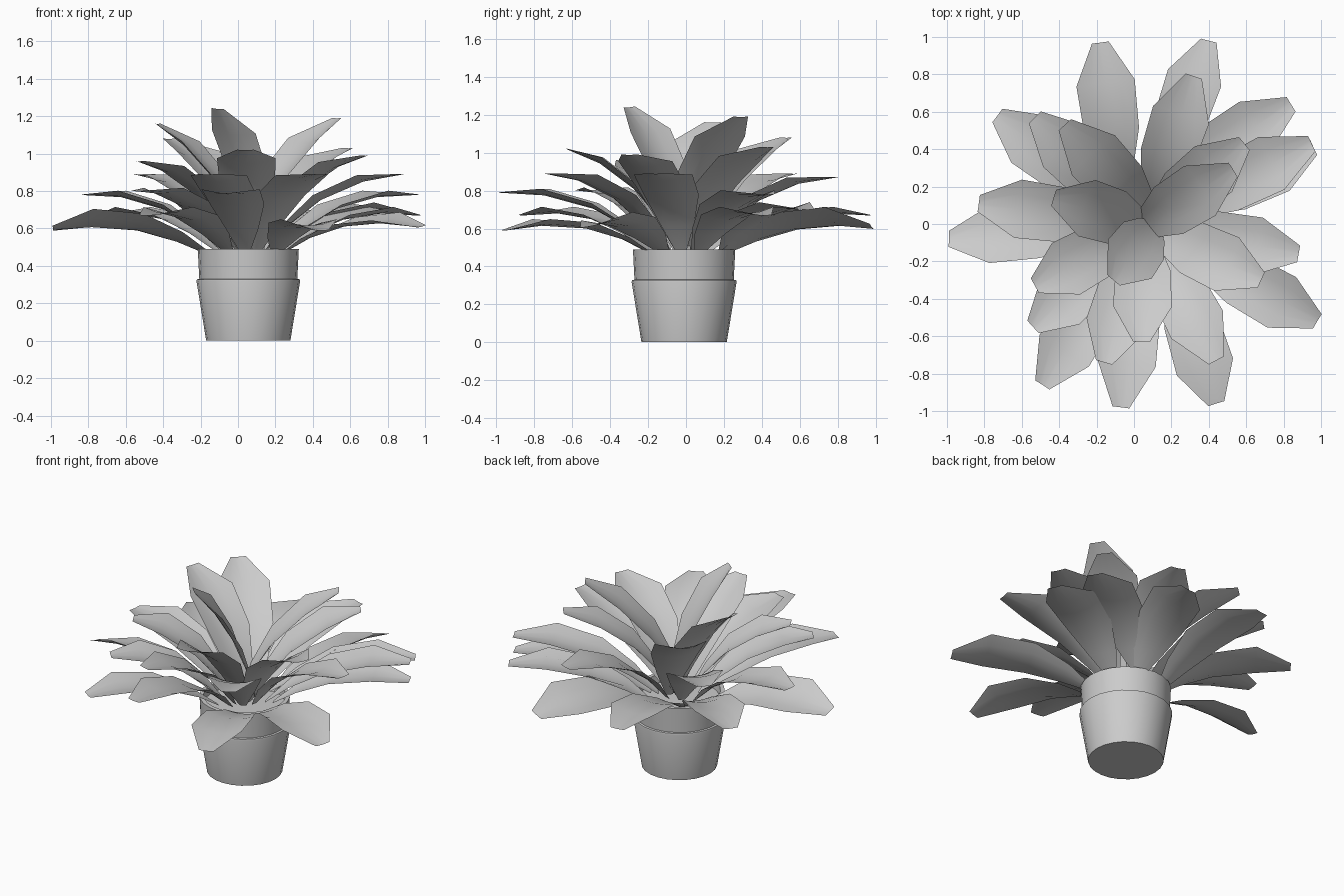
import bpy
import bmesh
import math
from mathutils import Matrix, Vector

default_cube = bpy.data.objects.get("Cube")
if default_cube:
    bpy.data.objects.remove(default_cube, do_unlink=True)

CENTRE = Vector((.055, -.01, 0))

# One plain grey for the whole plant and pot
grey = bpy.data.materials.new("plain_grey")
grey.use_nodes = True
colour = (.6, .6, .6, 1)
grey.diffuse_color = colour
grey.node_tree.nodes["Principled BSDF"].inputs["Base Color"].default_value = colour


def finish(bm, name, angle):
    """Turn a bmesh into a smooth-shaded object with the grey material."""
    mesh = bpy.data.meshes.new(name)
    bm.to_mesh(mesh)
    bm.free()
    mesh.materials.append(grey)
    obj = bpy.data.objects.new(name, mesh)
    bpy.context.collection.objects.link(obj)
    bpy.ops.object.select_all(action='DESELECT')
    obj.select_set(True)
    bpy.context.view_layer.objects.active = obj
    bpy.ops.object.shade_smooth_by_angle(angle=math.radians(angle))
    return obj


def lathe(name, profile, sides=24):
    """Spin a radius/height profile round the pot's axis, closing both ends."""
    bm = bmesh.new()
    rings = []
    for radius, height in profile:
        ring = []
        for i in range(sides):
            a = math.tau * i / sides
            offset = Vector((radius * math.cos(a), radius * math.sin(a), height))
            ring.append(bm.verts.new(CENTRE + offset))
        rings.append(ring)
    for low, high in zip(rings, rings[1:]):
        for i in range(sides):
            j = (i + 1) % sides
            bm.faces.new((low[i], low[j], high[j], high[i]))
    bm.faces.new(list(reversed(rings[0])))
    bm.faces.new(rings[-1])
    return finish(bm, name, 35)


# Pot: tapered body, narrow step, upper collar, inner wall and soil
lathe("pot", [(.225, 0), (.277, .318), (.275, .328), (.262, .33),
              (.27, .49), (.245, .49), (.24, .44)])

# Leaf rows: position along the leaf and half width there
ROWS = [(0, .02), (.2, .09), (.45, .147), (.75, .157), (1, .045)]
ACROSS = [-1, -.5, 0, .5, 1]
CUP = .035


def flat_direction(start, end):
    """Horizontal unit vector from start to end."""
    return Vector((end.x - start.x, end.y - start.y, 0)).normalized()


def leaf(name, x, y, z, roll=0, drift=0):
    """A cupped, arching blade, rolled in degrees, its base moved sideways."""
    tip = Vector((x, y, z))
    outward = flat_direction(CENTRE, tip)
    up = Vector((0, 0, 1))
    height = min(max((z - .6) / .6, 0), 1)
    # Low leaves spring from the rim, high ones from behind the middle
    base = CENTRE + outward * (.2 - .25 * height) + up.cross(outward) * drift
    base.z = .46
    across = up.cross(flat_direction(base, tip))
    # High leaves climb first and lean out later
    control = base.lerp(tip, .5 - .2 * height)
    control.z = (base.z + z) / 2 + .19 + .14 * height - .17 * height ** 2

    bm = bmesh.new()
    grid = []
    for t, half in ROWS:
        point = base * (1 - t) ** 2 + control * 2 * t * (1 - t) + tip * t * t
        tangent = (control - base) * (1 - t) + (tip - control) * t
        side = Matrix.Rotation(math.radians(roll), 3, tangent) @ across
        normal = tangent.cross(side).normalized()
        depth = CUP * (half / .157) ** 2
        grid.append([bm.verts.new(point + side * half * u
                                  + normal * depth * (u * u - .4))
                     for u in ACROSS])
    for near, far in zip(grid, grid[1:]):
        for i in range(len(ACROSS) - 1):
            bm.faces.new((near[i], far[i], far[i + 1], near[i + 1]))
    return finish(bm, name, 60)


# Leaf tips, grouped by tier, with roll and drift where the blade twists
TIERS = {
    "bottom_leaf": [(-.18, .97, .67, 0, .09), (.4, .98, .61, -18),
                    (.84, .64, .7, 0, .12), (.96, .41, .67),
                    (.98, -.52, .61, 8), (.44, -.96, .59, 0, .07),
                    (-.49, -.86, .67), (-.99, -.08, .6, 18), (-.73, .58, .67)],
    "lower_leaf": [(.95, .43, .78), (-.07, -.98, .79), (-.54, -.55, .8),
                   (-.83, .11, .78)],
    "middle_leaf": [(.32, .79, .87), (.88, -.16, .89), (.44, -.73, .89),
                    (-.16, -.74, .89), (-.53, .57, .89)],
    "upper_leaf": [(.59, .43, 1.03), (.68, -.3, .99), (.04, -.63, 1.02),
                   (-.53, -.33, .96), (-.37, .53, 1.08, 0, -.06)],
    "top_leaf": [(.53, .29, 1.19), (-.43, .14, 1.16),
                 (-.11, -.3, 1.24, -6, .05)],
}
for tier, tips in TIERS.items():
    for number, tip in enumerate(tips):
        leaf(f"{tier}_{number + 1}", *tip)
